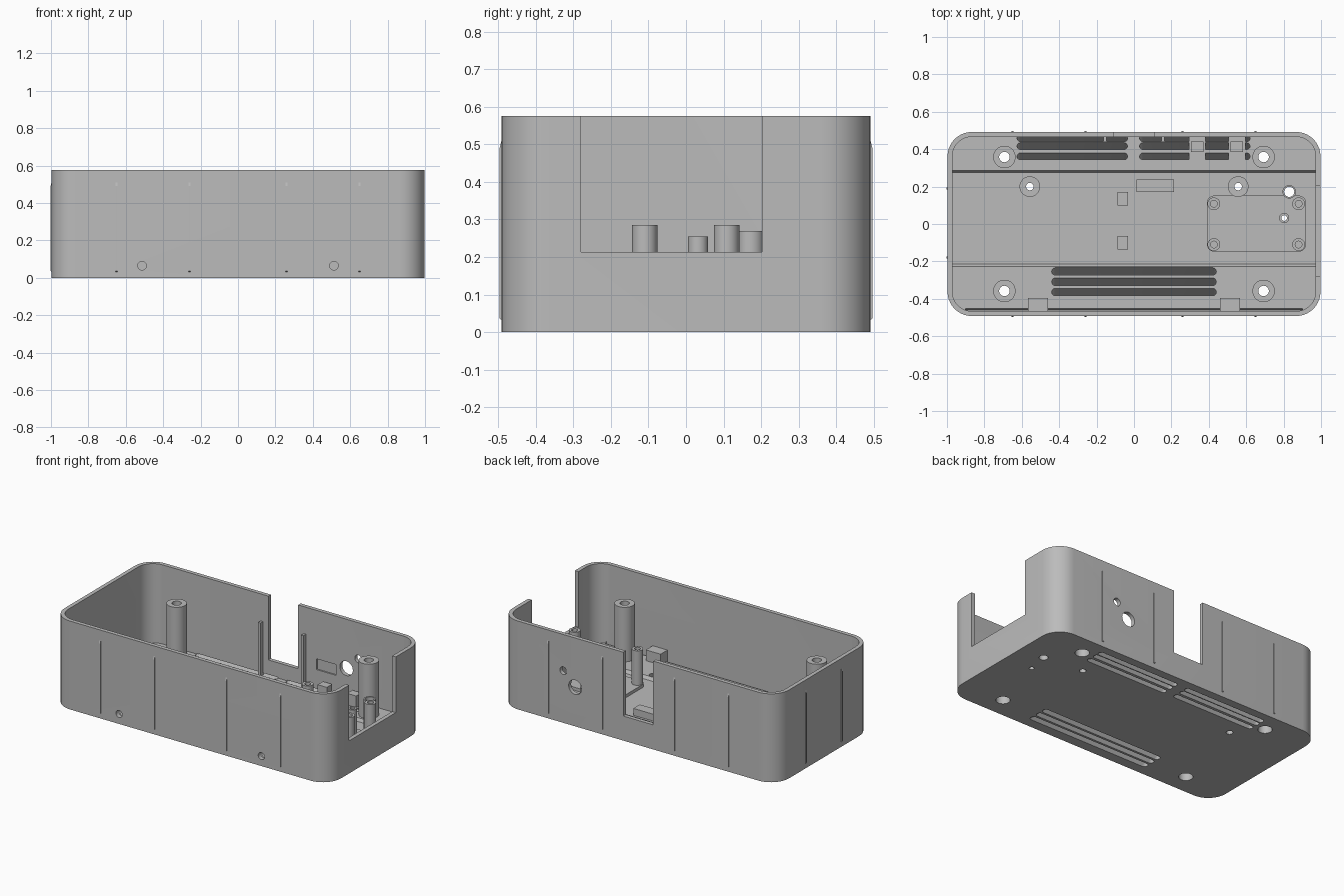
import bpy, bmesh, math
from mathutils import Matrix, Vector

if "Cube" in bpy.data.objects:
    bpy.data.objects.remove(bpy.data.objects["Cube"])

grey = bpy.data.materials.new("matte_grey")
grey.use_nodes = True
colour = (0.5, 0.5, 0.5, 1)
grey.diffuse_color = colour
grey.node_tree.nodes["Principled BSDF"].inputs["Base Color"].default_value = colour

HX, HY, TOP, FLOOR, WALL, RADIUS = 0.997, 0.492, 0.576, 0.06, 0.026, 0.13


def finish(bm, name):
    bmesh.ops.recalc_face_normals(bm, faces=bm.faces)
    mesh = bpy.data.meshes.new(name)
    bm.to_mesh(mesh)
    bm.free()
    mesh.materials.append(grey)
    ob = bpy.data.objects.new(name, mesh)
    bpy.context.scene.collection.objects.link(ob)
    return ob


def prism(name, points, offset):
    bm = bmesh.new()
    face = bm.faces.new([bm.verts.new(p) for p in points])
    new = bmesh.ops.extrude_face_region(bm, geom=[face])["geom"]
    bmesh.ops.translate(bm, vec=offset, verts=[v for v in new if isinstance(v, bmesh.types.BMVert)])
    return finish(bm, name)


def rounded(name, x0, x1, y0, y1, r, z0, z1, lean=0, steps=10):
    """Rounded plate; lean shifts its lower end towards the front."""
    pts = []
    corners = [(x1 - r, y1 - r), (x0 + r, y1 - r), (x0 + r, y0 + r), (x1 - r, y0 + r)]
    for i, (cx, cy) in enumerate(corners):
        for k in range(steps + 1):
            a = (i + k / steps) * math.pi / 2
            pts.append((cx + r * math.cos(a), cy + r * math.sin(a) - lean, z0))
    return prism(name, pts, (0, lean, z1 - z0))


def box(name, x0, x1, y0, y1, z0, z1):
    return prism(name, [(x0, y0, z0), (x1, y0, z0), (x1, y1, z0), (x0, y1, z0)], (0, 0, z1 - z0))


def rod(name, centre, r, length, axis="Z"):
    bm = bmesh.new()
    turn = Matrix.Rotation(math.pi / 2, 4, "X") if axis == "Y" else Matrix()
    bmesh.ops.create_cone(bm, cap_ends=True, segments=32, radius1=r, radius2=r, depth=length,
                          matrix=Matrix.Translation(Vector(centre)) @ turn)
    return finish(bm, name)


def tube(name, x, y, r, hole, z0, z1):
    bm = bmesh.new()
    ring = [bm.verts.new((x + a, y, z)) for a, z in ((hole, z0), (r, z0), (r, z1), (hole, z1))]
    edges = [bm.edges.new((ring[i], ring[(i + 1) % 4])) for i in range(4)]
    bmesh.ops.spin(bm, geom=ring + edges, cent=(x, y, 0), axis=(0, 0, 1), angle=math.tau, steps=32)
    bmesh.ops.remove_doubles(bm, verts=bm.verts, dist=1e-5)
    smooth(finish(bm, name))


def cut(ob, cutter):
    mod = ob.modifiers.new("cut", "BOOLEAN")
    mod.operation, mod.solver, mod.object = "DIFFERENCE", "EXACT", cutter
    mesh = bpy.data.meshes.new_from_object(ob.evaluated_get(bpy.context.evaluated_depsgraph_get()))
    ob.modifiers.clear()
    ob.data = mesh
    bpy.data.objects.remove(cutter)


def smooth(ob):
    bpy.ops.object.select_all(action="DESELECT")
    ob.select_set(True)
    bpy.context.view_layer.objects.active = ob
    bpy.ops.object.shade_smooth_by_angle(angle=math.radians(30))


# Open case with a sunken middle floor
case = rounded("case", -HX, HX, -HY, HY, RADIUS, 0, TOP)
ix, iy = HX - WALL, HY - WALL
cut(case, rounded("cavity", -ix, ix, -iy, iy, RADIUS - WALL, FLOOR, 1))
trough = [(-0.215, 0.04), (0.275, 0.04), (0.29, 0.07), (-0.235, 0.07)]
cut(case, prism("trough", [(-ix, y, z) for y, z in trough], (2 * ix, 0, 0)))
gutter = [(-iy, 0.04), (-0.46, 0.04), (-0.448, 0.07), (-iy, 0.07)]
cut(case, prism("gutter", [(-0.9, y, z) for y, z in gutter], (1.8, 0, 0)))

# Cable openings in the back and right walls
cut(case, box("back_opening", -0.108, 0.108, 0.44, 0.6, 0.16, 1))
cut(case, box("right_opening", 0.95, 1.1, -0.28, 0.202, 0.213, 1))
cut(case, box("back_recess", 0.24, 0.38, 0.44, 0.475, 0.19, 0.26))
cut(case, rod("large_hole", (0.455, HY, 0.255), 0.047, 0.2, "Y"))
cut(case, rod("small_hole", (0.541, HY, 0.34), 0.025, 0.2, "Y"))

# Slanted vents in the floor
for y in (-0.36, -0.305, -0.25):
    cut(case, rounded("vent", -0.44, 0.44, y - 0.02, y + 0.02, 0.0195, -0.005, 0.065, 0.05, 5))
for y in (0.365, 0.42, 0.462):
    for x0, x1 in ((-0.625, -0.035), (0.03, 0.62)):
        cut(case, rounded("vent", x0, x1, y - 0.018, y + 0.018, 0.0175, -0.005, 0.065, 0.045, 5))

# Screw posts and their holes through the floor
for sx in (-1, 1):
    for sy in (-1, 1):
        x, y = 0.693 * sx, 0.358 * sy
        cut(case, rod("screw_hole", (x, y, 0), 0.042, 0.2))
        tube("corner_post", x, y, 0.06, 0.028, 0.05, 0.415)
    cut(case, rod("pilot_hole", (0.557 * sx, 0.2, 0), 0.02, 0.2))
    tube("short_post", 0.557 * sx, 0.2, 0.055, 0.02, 0.035, 0.12)

# Circuit board platform and posts
platform = rounded("board_platform", 0.39, 0.92, -0.148, 0.152, 0.04, 0.035, 0.06)
for x, y, r, hole, top in ((0.83, 0.172, 0.036, 0.027, 0.27), (0.803, 0.032, 0.027, 0.015, 0.255)):
    for part in (case, platform):
        cut(part, rod("access_hole", (x, y, 0), hole, 0.2))
    tube("access_tube", x, y, r, hole, 0.035, top)
for x in (0.427, 0.88):
    for y in (-0.11, 0.108):
        tube("board_post", x, y, 0.034, 0.018, 0.055, 0.285)
        rod("post_core", (x, y, 0.15), 0.0185, 0.19)
smooth(platform)

# Front catches with pin holes
for sx in (-1, 1):
    x = 0.513 * sx
    catch = box("front_catch", x - 0.053, x + 0.053, -iy - 0.005, -0.395, 0.05, 0.13)
    for part in (case, catch):
        cut(part, rod("pin_hole", (x, -HY, 0.065), 0.023, 0.12, "Y"))

# Floor pads, back brackets and opening guides
box("cable_pad", 0.013, 0.213, 0.172, 0.238, 0.035, 0.085)
for y in (0.135, -0.1):
    box("floor_pad", -0.088, -0.033, y - 0.037, y + 0.037, 0.035, 0.06)
for x in (0.338, 0.55):
    box("bracket_base", x - 0.045, x + 0.045, 0.34, iy + 0.005, 0.05, 0.065)
    box("bracket_block", x - 0.033, x + 0.033, 0.385, 0.44, 0.06, 0.14)
for x in (-0.155, 0.155):
    box("opening_guide", x - 0.008, x + 0.008, 0.44, iy + 0.005, 0.05, 0.4)


# Slim tapered ribs on the outer walls
def rib(x, y, dx, dy):
    out = Vector((dx, dy, 0))
    side = Vector((-dy, dx, 0)) * 0.005
    base = Vector((x, y, 0)) - side
    prism("outer_rib", [base + out * d + Vector((0, 0, z)) for d, z in
                        ((-0.004, 0.03), (0.005, 0.036), (0.005, 0.49), (-0.004, 0.525))], side * 2)


for x in (-0.65, -0.26, 0.26, 0.65):
    for s in (-1, 1):
        rib(x, s * HY, 0, s)
for y in (-0.18, 0.19):
    rib(-HX, y, -1, 0)

smooth(case)
